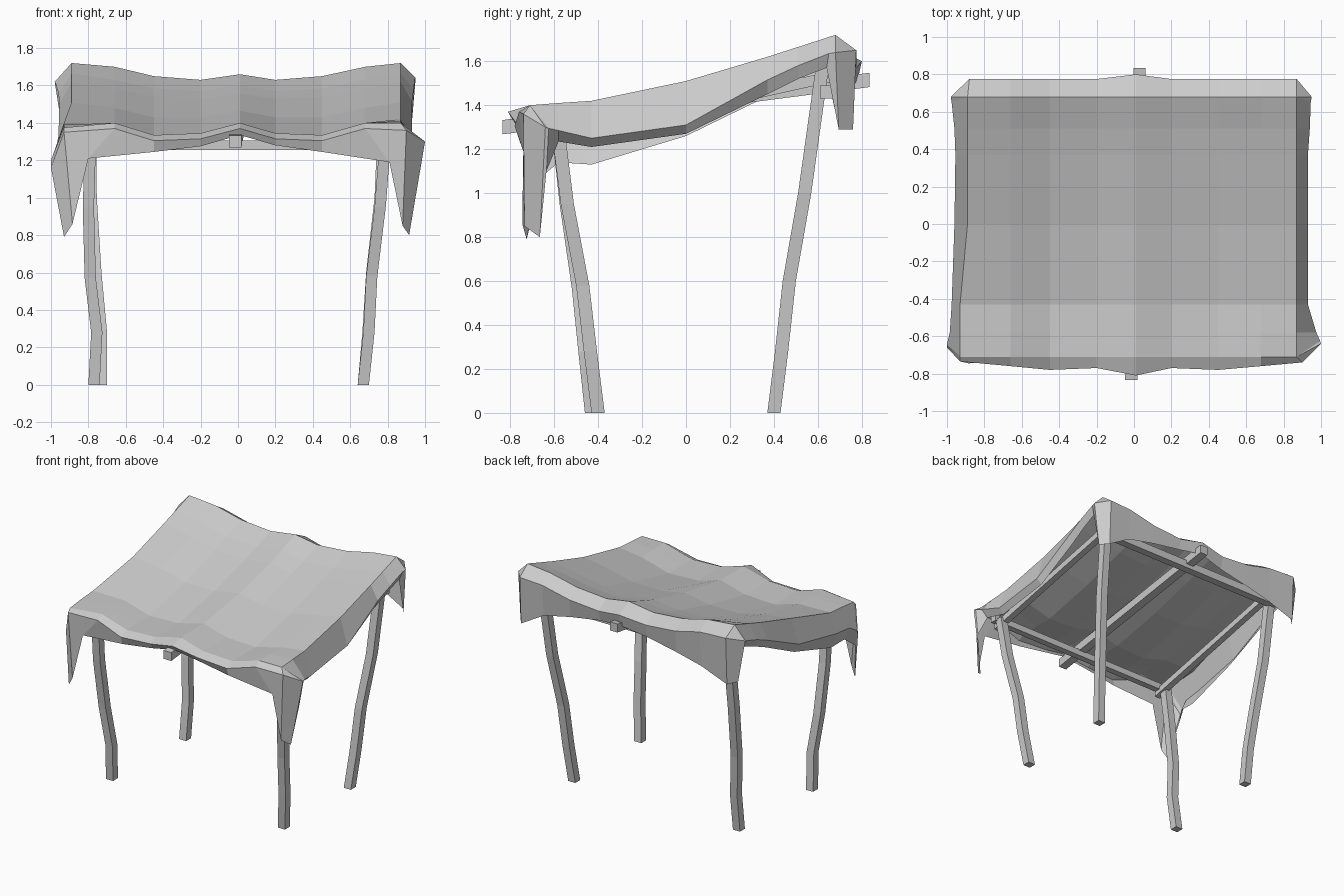
import bpy, bmesh
from mathutils import Vector

X, Y, Z = Vector((1, 0, 0)), Vector((0, 1, 0)), Vector((0, 0, 1))


def finish(name, bm):
    bmesh.ops.recalc_face_normals(bm, faces=bm.faces)
    me = bpy.data.meshes.new(name)
    bm.to_mesh(me)
    bm.free()
    ob = bpy.data.objects.new(name, me)
    bpy.context.collection.objects.link(ob)
    return ob


def pole(name, path, a, b, width=0.06):
    """Square section swept along a path, section axes a and b."""
    bm = bmesh.new()
    h = width / 2
    rings = [[bm.verts.new(Vector(p) + a * s * h + b * t * h)
              for s, t in ((-1, -1), (1, -1), (1, 1), (-1, 1))] for p in path]
    for r, q in zip(rings, rings[1:]):
        for i in range(4):
            j = (i + 1) % 4
            bm.faces.new((r[i], r[j], q[j], q[i]))
    bm.faces.new(rings[0])
    bm.faces.new(rings[-1])
    return finish(name, bm)


# crooked legs
pole("front_left_leg", [(-.77, -.43, 0), (-.755, -.46, .28), (-.79, -.49, .57),
                        (-.80, -.545, .95), (-.79, -.58, 1.27)], X, Y)
pole("front_right_leg", [(.67, -.40, 0), (.70, -.435, .28), (.715, -.47, .58),
                         (.76, -.54, .95), (.785, -.58, 1.27)], X, Y)
pole("back_left_leg", [(-.73, .40, 0), (-.73, .435, .28), (-.76, .47, .6),
                       (-.785, .54, 1.0), (-.79, .62, 1.57)], X, Y)
pole("back_right_leg", [(.67, .40, 0), (.695, .435, .28), (.715, .47, .6),
                        (.76, .54, 1.0), (.785, .62, 1.57)], X, Y)

# roof frame
pole("front_beam", [(-.83, -.62, 1.28), (.83, -.62, 1.28)], Y, Z, .05)
pole("back_beam", [(-.82, .64, 1.46), (.82, .64, 1.46)], Y, Z)
pole("ridge_beam", [(-.015, -.835, 1.30), (.03, .835, 1.515)], X, Z, .065)
for n, s in (("left", -1), ("right", 1)):
    pole(n + "_beam", [(s * .77, -.65, 1.24), (s * .77, .66, 1.53)], X, Z, .05)

# cloth top: columns in x, rows in y, heights per row
xs = [-.89, -.66, -.45, -.2, 0.01, .2, .45, .68, .87]
rows = {
    -.71: [1.375, 1.40, 1.335, 1.345, 1.40, 1.345, 1.335, 1.40, 1.40],
    -.58: [1.39, 1.40, 1.335, 1.345, 1.40, 1.345, 1.335, 1.40, 1.41],
    -.43: [1.40, 1.395, 1.335, 1.345, 1.40, 1.345, 1.335, 1.395, 1.42],
    0: [1.51, 1.48, 1.43, 1.43, 1.465, 1.43, 1.43, 1.48, 1.51],
    .37: [1.62, 1.585, 1.54, 1.53, 1.555, 1.53, 1.54, 1.585, 1.62],
    .51: [1.665, 1.63, 1.585, 1.57, 1.60, 1.57, 1.585, 1.63, 1.665],
    .68: [1.72, 1.70, 1.65, 1.63, 1.66, 1.63, 1.65, 1.70, 1.72],
}
ys = list(rows)
nx, ny = len(xs), len(ys)
bm = bmesh.new()
g = [[bm.verts.new((-.93 if i == 0 and y < -.4 else x, y, rows[y][i]))
      for i, x in enumerate(xs)] for y in ys]
for j in range(ny - 1):
    for i in range(nx - 1):
        bm.faces.new((g[j][i], g[j][i + 1], g[j + 1][i + 1], g[j + 1][i]))

# skirt stations around the edge: top vertex, lip point, hem point
st = []


def station(top, lip, hem):
    st.append((top, bm.verts.new(lip), bm.verts.new(hem)))


# front edge
station(g[0][0], (-.93, -.735, 1.35), (-.885, -.745, .86))
front_y = [-.76, -.78, -.77, -.81, -.77, -.78, -.76]
front_z = [1.21, 1.245, 1.275, 1.335, 1.28, 1.245, 1.19]
for k in range(7):
    x = xs[k + 1]
    station(g[0][k + 1], (x, front_y[k], g[0][k + 1].co.z - .03),
            ({0: -.80, 6: .81}.get(k, x), front_y[k] + .02, front_z[k]))
station(g[0][-1], (.90, -.74, 1.36), (.88, -.735, .85))
# right edge, starting with the hanging corner
station(g[0][-1], (1.0, -.64, 1.30), (.915, -.665, .80))
station(g[0][-1], (.995, -.625, 1.295), (.965, -.635, 1.10))
right = [(.975, 1.285, .92, 1.235), (.93, 1.25, .89, 1.21),
         (.93, 1.31, .89, 1.27), (.93, 1.515, .90, 1.45), (.94, 1.58, .91, 1.52)]
for k, (lx, lz, hx, hz) in enumerate(right):
    station(g[k + 1][-1], (lx, ys[k + 1], lz), (hx, ys[k + 1], hz))
station(g[-1][-1], (.945, .65, 1.635), (.92, .64, 1.57))
station(g[-1][-1], (.95, .68, 1.64), (.92, .695, 1.29))
# back edge
station(g[-1][-1], (.87, .775, 1.65), (.87, .76, 1.29))
back_y = [.775, .775, .775, .80, .775, .775, .775]
back_z = [1.40, 1.45, 1.49, 1.51, 1.47, 1.42, 1.37]
for k in range(7):
    top = g[-1][7 - k]
    station(top, (top.co.x, back_y[k], top.co.z - .06),
            (top.co.x, back_y[k] - .02, back_z[k]))
station(g[-1][0], (-.88, .775, 1.65), (-.88, .76, 1.29))
# left edge, from the back corner forward
station(g[-1][0], (-.98, .68, 1.62), (-.93, .695, 1.30))
station(g[-1][0], (-.975, .65, 1.61), (-.93, .64, 1.55))
left = [(-.96, 1.56, -.93, 1.50), (-.955, 1.50, -.93, 1.44),
        (-.96, 1.33, -.92, 1.26), (-.975, 1.25, -.93, 1.13),
        (-.985, 1.24, -.94, 1.14)]
for k, (lx, lz, hx, hz) in enumerate(left):
    station(g[5 - k][0], (lx, ys[5 - k], lz), (hx, ys[5 - k], hz))
station(g[0][0], (-1.0, -.645, 1.20), (-.98, -.65, 1.08))
station(g[0][0], (-1.0, -.66, 1.16), (-.93, -.725, .79))

for (t0, l0, h0), (t1, l1, h1) in zip(st, st[1:] + st[:1]):
    bm.faces.new((t0, l0, l1) if t0 is t1 else (t0, l0, l1, t1))
    bm.faces.new((l0, h0, h1, l1))
finish("cloth_canopy", bm)
